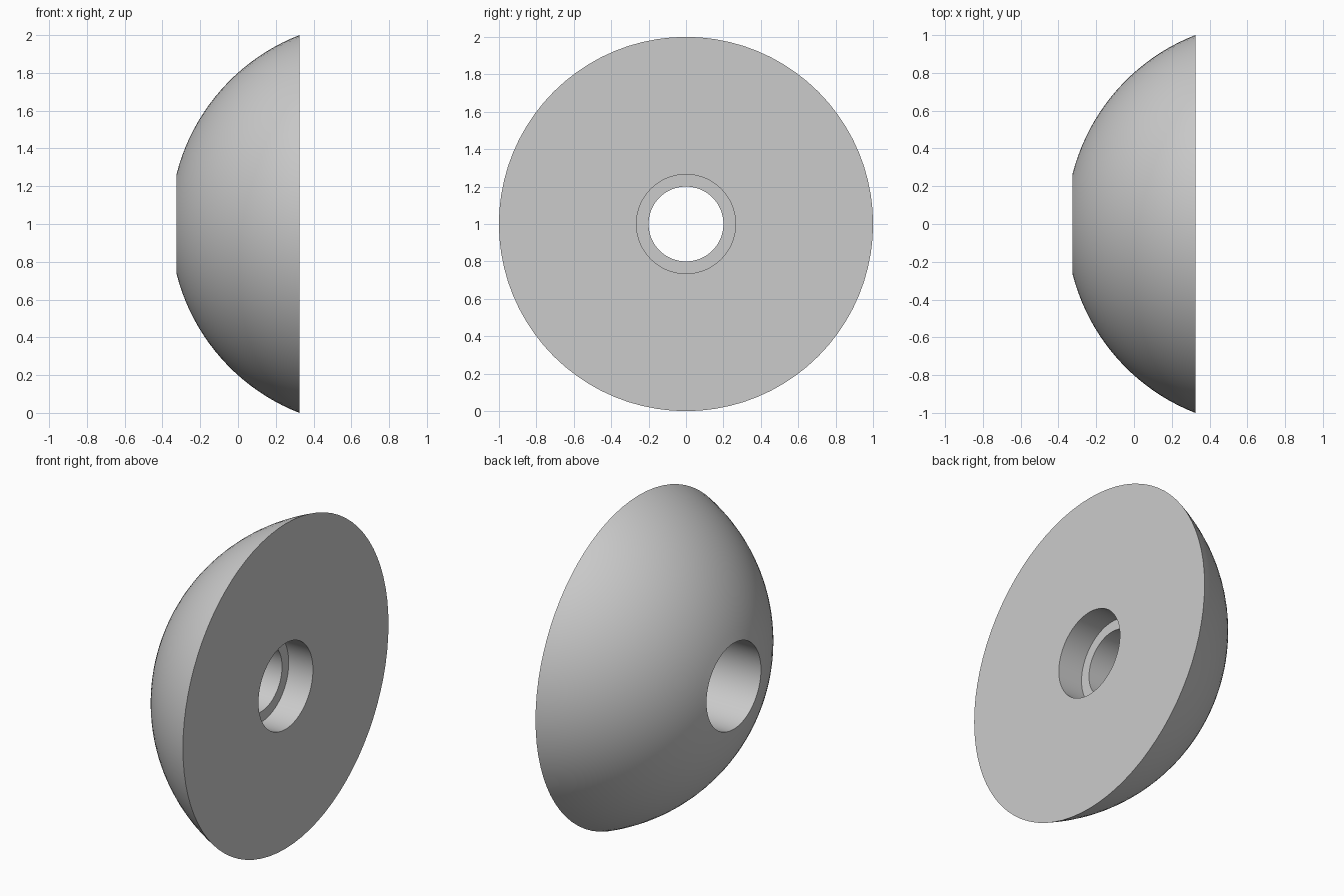
import bpy, bmesh
from math import pi, radians, sqrt, asin, sin, cos
from mathutils import Vector

cube = bpy.data.objects.get("Cube")
if cube:
    bpy.data.objects.remove(cube, do_unlink=True)

# Single plain grey material
grey = bpy.data.materials.new("light_grey")
grey.use_nodes = True
colour = (0.6, 0.6, 0.6, 1)
grey.diffuse_color = colour
grey.node_tree.nodes["Principled BSDF"].inputs["Base Color"].default_value = colour

HALF = 0.325       # half thickness along x
RIM = 1.0          # radius of the flat face
BORE = 0.265       # wide bore at both ends
NECK = 0.2         # narrow bore through the inner flange
FLANGE = (0.0, 0.16)
CENTRE = 0.715     # centre of the dome's sphere on x
STEPS = 20

# Half section as (x, radius): spherical dome arc, then the stepped bore
ball = sqrt((HALF - CENTRE) ** 2 + RIM ** 2)
start, end = asin(BORE / ball), asin(RIM / ball)
section = []
for i in range(STEPS + 1):
    a = start + (end - start) * i / STEPS
    section.append((CENTRE - ball * cos(a), ball * sin(a)))
section += [(HALF, BORE), (FLANGE[1], BORE), (FLANGE[1], NECK),
            (FLANGE[0], NECK), (FLANGE[0], BORE)]

# Revolve the closed section about the x axis
bm = bmesh.new()
verts = [bm.verts.new((x, 0, r)) for x, r in section]
edges = [bm.edges.new((v, verts[(i + 1) % len(verts)])) for i, v in enumerate(verts)]
bmesh.ops.spin(bm, geom=verts + edges, cent=Vector(), axis=Vector((1, 0, 0)),
               angle=2 * pi, steps=80, use_merge=True)
bmesh.ops.remove_doubles(bm, verts=bm.verts, dist=0.0001)
bmesh.ops.translate(bm, verts=bm.verts, vec=(0, 0, RIM))
bmesh.ops.recalc_face_normals(bm, faces=bm.faces)

mesh = bpy.data.meshes.new("bored_dome")
bm.to_mesh(mesh)
bm.free()
mesh.materials.append(grey)
dome = bpy.data.objects.new("bored_dome", mesh)
bpy.context.collection.objects.link(dome)

# Smooth curved walls, sharp rims
bpy.ops.object.select_all(action="DESELECT")
dome.select_set(True)
bpy.context.view_layer.objects.active = dome
bpy.ops.object.shade_smooth_by_angle(angle=radians(30))
